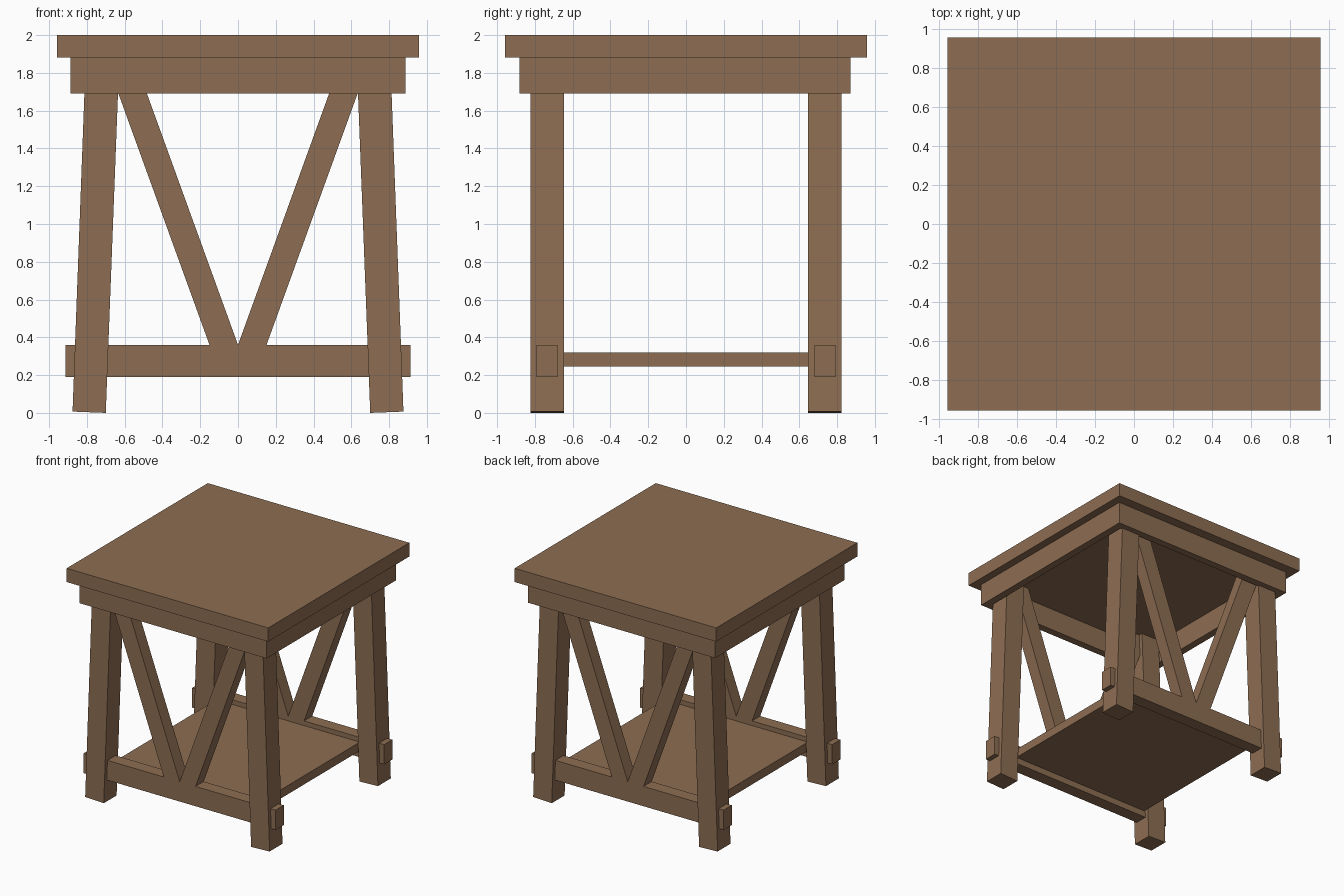
import bpy
import bmesh

if "Cube" in bpy.data.objects:
    bpy.data.objects.remove(bpy.data.objects["Cube"])

wood = bpy.data.materials.new("brown_wood")
wood.diffuse_color = (0.27, 0.155, 0.085, 1.0)
wood.use_nodes = True
wood.node_tree.nodes["Principled BSDF"].inputs["Base Color"].default_value = wood.diffuse_color


def prism(name, outline, y0, y1):
    """Extrude an x-z outline from y0 to y1."""
    bm = bmesh.new()
    face = bm.faces.new([bm.verts.new((x, y0, z)) for x, z in outline])
    ext = bmesh.ops.extrude_face_region(bm, geom=[face])
    moved = [g for g in ext["geom"] if isinstance(g, bmesh.types.BMVert)]
    bmesh.ops.translate(bm, verts=moved, vec=(0, y1 - y0, 0))
    bmesh.ops.recalc_face_normals(bm, faces=bm.faces)
    mesh = bpy.data.meshes.new(name)
    bm.to_mesh(mesh)
    bm.free()
    mesh.materials.append(wood)
    obj = bpy.data.objects.new(name, mesh)
    bpy.context.collection.objects.link(obj)
    return obj


def box(name, x0, x1, y0, y1, z0, z1):
    return prism(name, [(x0, z0), (x1, z0), (x1, z1), (x0, z1)], y0, y1)


# Heights shared by several parts
APRON_Z, TOP_Z, RAIL_Z0, RAIL_Z1 = 1.69, 1.882, 0.19, 0.36

# Table top
box("table_top", -0.957, 0.957, -0.957, 0.957, TOP_Z, 2.0)

# Hollow apron frame under the top
AX, AY0, AY1, T = 0.888, -0.881, 0.872, 0.065
box("front_apron", -AX, AX, AY0, AY0 + T, APRON_Z, TOP_Z)
box("back_apron", -AX, AX, AY1 - T, AY1, APRON_Z, TOP_Z)
box("left_apron", -AX, -AX + T, AY0 + T, AY1 - T, APRON_Z, TOP_Z)
box("right_apron", AX - T, AX, AY0 + T, AY1 - T, APRON_Z, TOP_Z)

# Slanted leg and brace outlines for the right side, mirrored for the left
leg = [(0.70, 0.0), (0.876, 0.007), (0.806, TOP_Z), (0.628, TOP_Z)]
slope = (0.635 - 0.002) / (APRON_Z - RAIL_Z1)
rise = (TOP_Z - RAIL_Z1) * (0.482 / (APRON_Z - RAIL_Z1))
brace = [(0.0, RAIL_Z1), (0.151, RAIL_Z1), (0.151 + rise, TOP_Z), (rise, TOP_Z)]

for end, s in (("front", -1), ("back", 1)):
    leg_y = sorted((s * 0.647, s * 0.822))
    rail_y = sorted((s * 0.681, s * 0.791))
    # Through rail with ends poking out of the legs
    box(end + "_rail", -0.912, 0.912, *rail_y, RAIL_Z0, RAIL_Z1)
    for side, m in (("left", -1), ("right", 1)):
        prism(f"{end}_{side}_leg", [(m * x, z) for x, z in leg], *leg_y)
        prism(f"{end}_{side}_brace", [(m * x, z) for x, z in brace], *rail_y)

# Lower shelf between the rails
box("lower_shelf", -0.68, 0.68, -0.681, 0.681, 0.245, 0.32)
